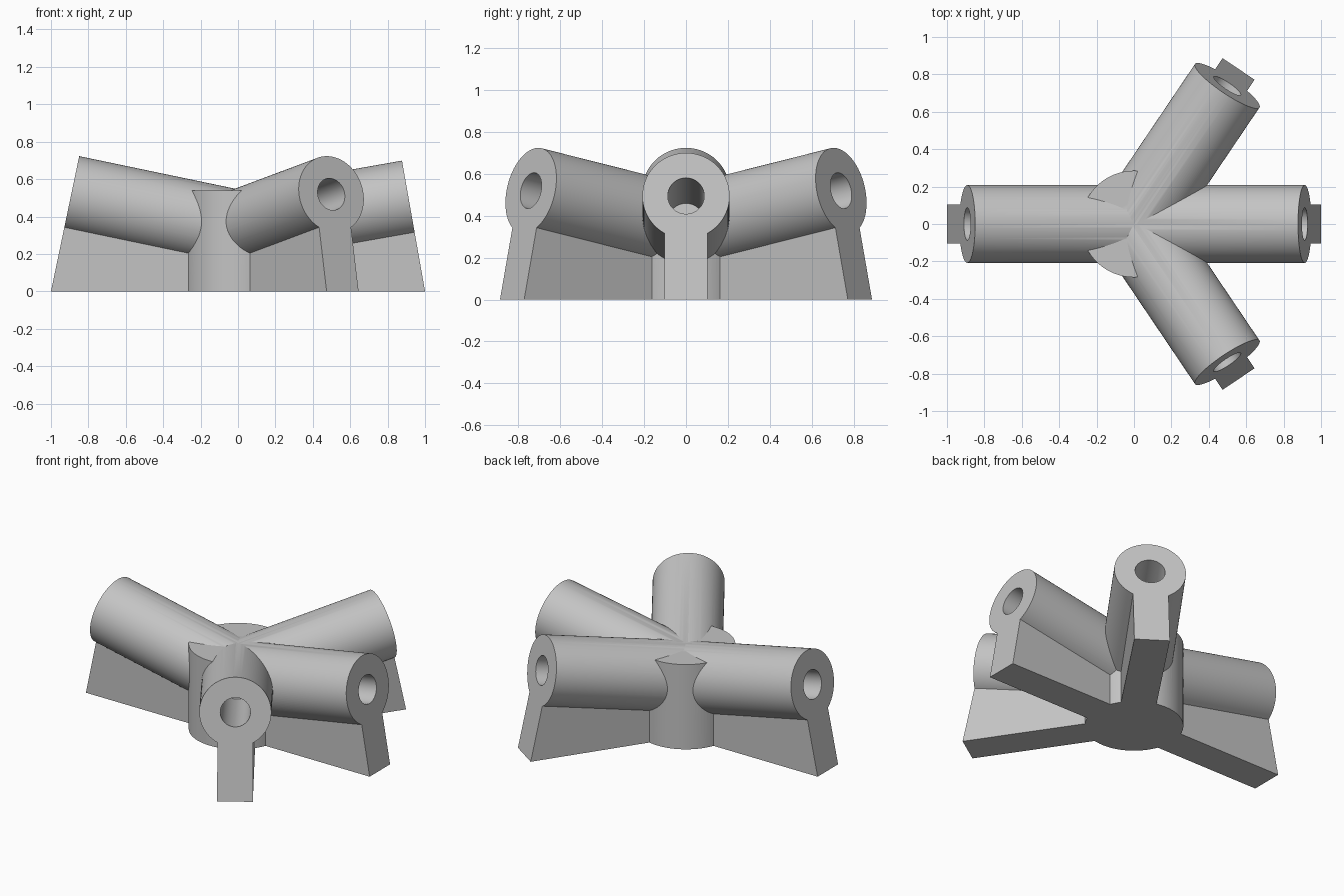
import bpy
import bmesh
from math import radians, sin, cos, asin, pi
from mathutils import Matrix

cube = bpy.data.objects.get("Cube")
if cube:
    bpy.data.objects.remove(cube, do_unlink=True)

grey = bpy.data.materials.new("light grey")
grey.use_nodes = True
grey.diffuse_color = (0.55, 0.55, 0.55, 1)
grey.node_tree.nodes["Principled BSDF"].inputs["Base Color"].default_value = (0.55, 0.55, 0.55, 1)

TUBE_R, LEG_HALF, BORE_R, BORE_DEPTH = 0.208, 0.103, 0.087, 0.7
HUB_R, HUB_TOP, CENTRE_Z = 0.285, 0.54, 0.333
SEGMENTS = 96


def make_object(name, bm, matrix=Matrix()):
    bmesh.ops.transform(bm, matrix=matrix, verts=bm.verts)
    bmesh.ops.recalc_face_normals(bm, faces=bm.faces)
    mesh = bpy.data.meshes.new(name)
    bm.to_mesh(mesh)
    bm.free()
    mesh.materials.append(grey)
    obj = bpy.data.objects.new(name, mesh)
    bpy.context.collection.objects.link(obj)
    return obj


def prism(name, section, start, end, matrix=Matrix()):
    """Extrude a closed (y, z) section along local x."""
    bm = bmesh.new()
    face = bm.faces.new([bm.verts.new((start, y, z)) for y, z in section])
    new = bmesh.ops.extrude_face_region(bm, geom=[face], use_keep_orig=True)["geom"]
    verts = [v for v in new if isinstance(v, bmesh.types.BMVert)]
    bmesh.ops.translate(bm, vec=(end - start, 0, 0), verts=verts)
    return make_object(name, bm, matrix)


def arc(radius, a0, a1, count):
    return [(radius * cos(a0 + (a1 - a0) * i / count),
             radius * sin(a0 + (a1 - a0) * i / count)) for i in range(count + 1)]


def combine(target, other, operation):
    mod = target.modifiers.new(operation.lower(), "BOOLEAN")
    mod.object, mod.operation, mod.solver = other, operation, "EXACT"
    bpy.context.view_layer.objects.active = target
    bpy.ops.object.modifier_apply(modifier=mod.name)
    bpy.data.objects.remove(other, do_unlink=True)


# Central hub, run below the ground and trimmed later
bm = bmesh.new()
bmesh.ops.create_cone(bm, cap_ends=True, segments=SEGMENTS, radius1=HUB_R,
                      radius2=HUB_R, depth=HUB_TOP + 0.2)
connector = make_object("hub_connector", bm, Matrix.Translation((0, 0, HUB_TOP / 2 - 0.1)))

# Tube with supporting leg as one keyhole section
a = asin(LEG_HALF / TUBE_R)
keyhole = arc(TUBE_R, a - pi / 2, 3 * pi / 2 - a, SEGMENTS)
keyhole += [(-LEG_HALF, -0.8), (LEG_HALF, -0.8)]
bore = arc(BORE_R, 0, 2 * pi, 64)[:-1]

# Four arms: heading and upward tilt in degrees
bores = []
for heading, tilt in ((0, 10), (56, 11.8), (180, 11.8), (-56, 11.8)):
    t = radians(tilt)
    frame = (Matrix.Translation((0, 0, CENTRE_Z))
             @ Matrix.Rotation(radians(heading), 4, "Z") @ Matrix.Rotation(-t, 4, "Y"))
    length = cos(t) - CENTRE_Z * sin(t)   # end face meets the ground at radius 1
    combine(connector, prism("arm", keyhole, 0, length, frame), "UNION")
    bores.append(prism("bore_cutter", bore, length - BORE_DEPTH, length + 0.1, frame))

# Blind sockets
for cutter in bores:
    combine(connector, cutter, "DIFFERENCE")

# Flat base
bm = bmesh.new()
bmesh.ops.create_cube(bm, size=4)
combine(connector, make_object("ground_cutter", bm, Matrix.Translation((0, 0, -2))), "DIFFERENCE")

bpy.ops.object.select_all(action="DESELECT")
connector.select_set(True)
bpy.context.view_layer.objects.active = connector
bpy.ops.object.shade_smooth_by_angle(angle=radians(25))
